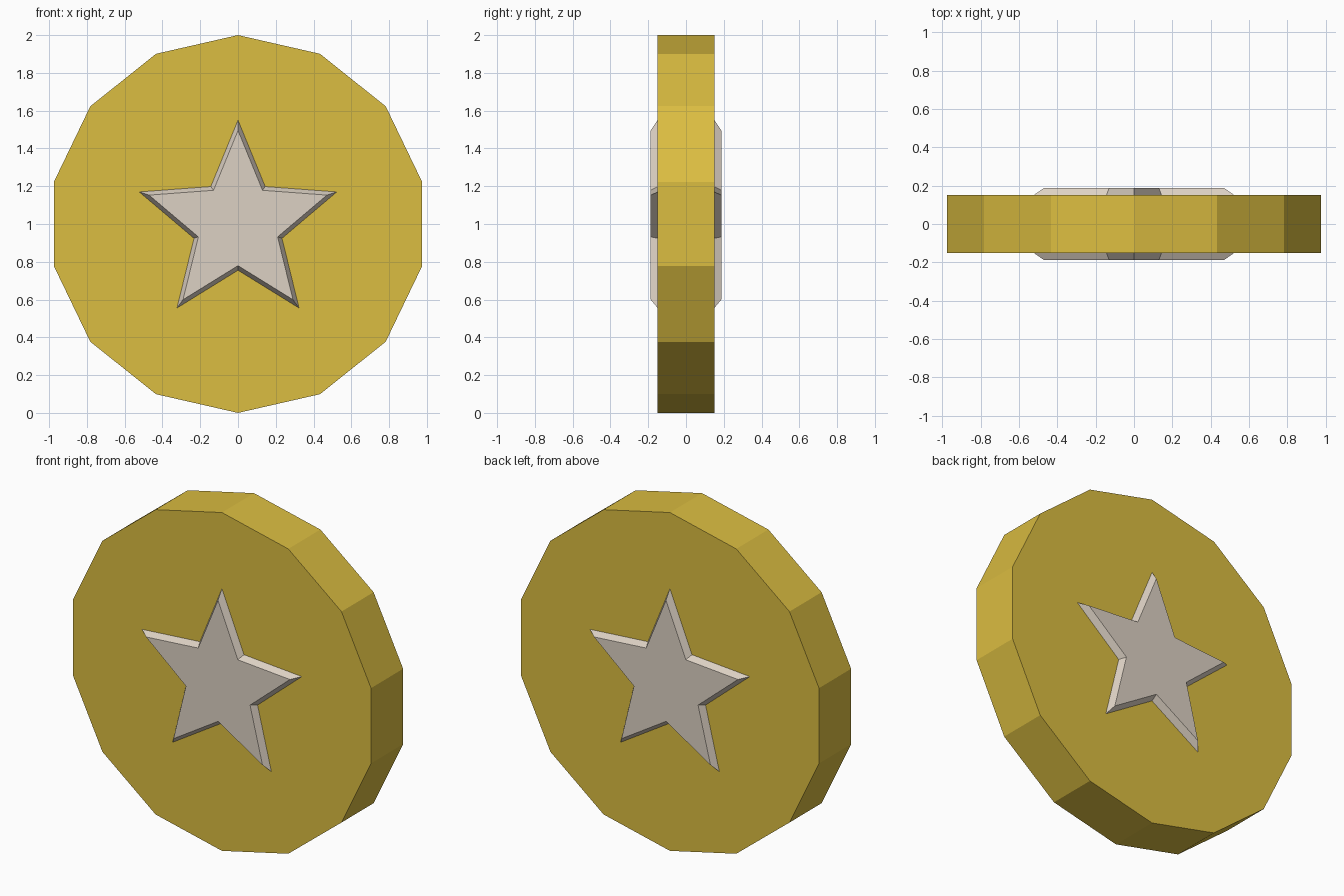
import bpy, bmesh, math

if "Cube" in bpy.data.objects:
    bpy.data.objects.remove(bpy.data.objects["Cube"])


def material(name, rgb):
    m = bpy.data.materials.new(name)
    m.diffuse_color = (*rgb, 1)
    m.use_nodes = True
    m.node_tree.nodes["Principled BSDF"].inputs["Base Color"].default_value = m.diffuse_color
    return m


def ring(bm, radii, count, y):
    """Loop of vertices in the XZ plane, first one at the top, radii repeating."""
    verts = []
    for i in range(count):
        a = 2 * math.pi * i / count
        r = radii[i % len(radii)]
        verts.append(bm.verts.new((r * math.sin(a), y, 1 + r * math.cos(a))))
    return verts


def prism(name, mat, count, sections):
    """Closed solid lofted through (y, radii) sections."""
    bm = bmesh.new()
    rings = [ring(bm, radii, count, y) for y, radii in sections]
    for a, b in zip(rings, rings[1:]):
        for i in range(count):
            j = (i + 1) % count
            bm.faces.new((a[i], a[j], b[j], b[i]))
    bm.faces.new(rings[0])
    bm.faces.new(rings[-1])
    bmesh.ops.recalc_face_normals(bm, faces=bm.faces[:])
    mesh = bpy.data.meshes.new(name)
    bm.to_mesh(mesh)
    bm.free()
    mesh.materials.append(mat)
    ob = bpy.data.objects.new(name, mesh)
    bpy.context.collection.objects.link(ob)
    return ob


gold = material("gold", (0.71, 0.51, 0.052))
silver = material("pale silver", (0.72, 0.64, 0.55))

# Coin disc with fourteen flat sides
prism("coin_disc", gold, 14, [(-0.15, (1,)), (0.15, (1,))])

# Raised star with sloped sides on each face
base, top = (0.55, 0.245), (0.495, 0.2205)
for name, side in (("front_star", -1), ("back_star", 1)):
    prism(name, silver, 10, [(side * 0.145, base), (side * 0.15, base), (side * 0.187, top)])
